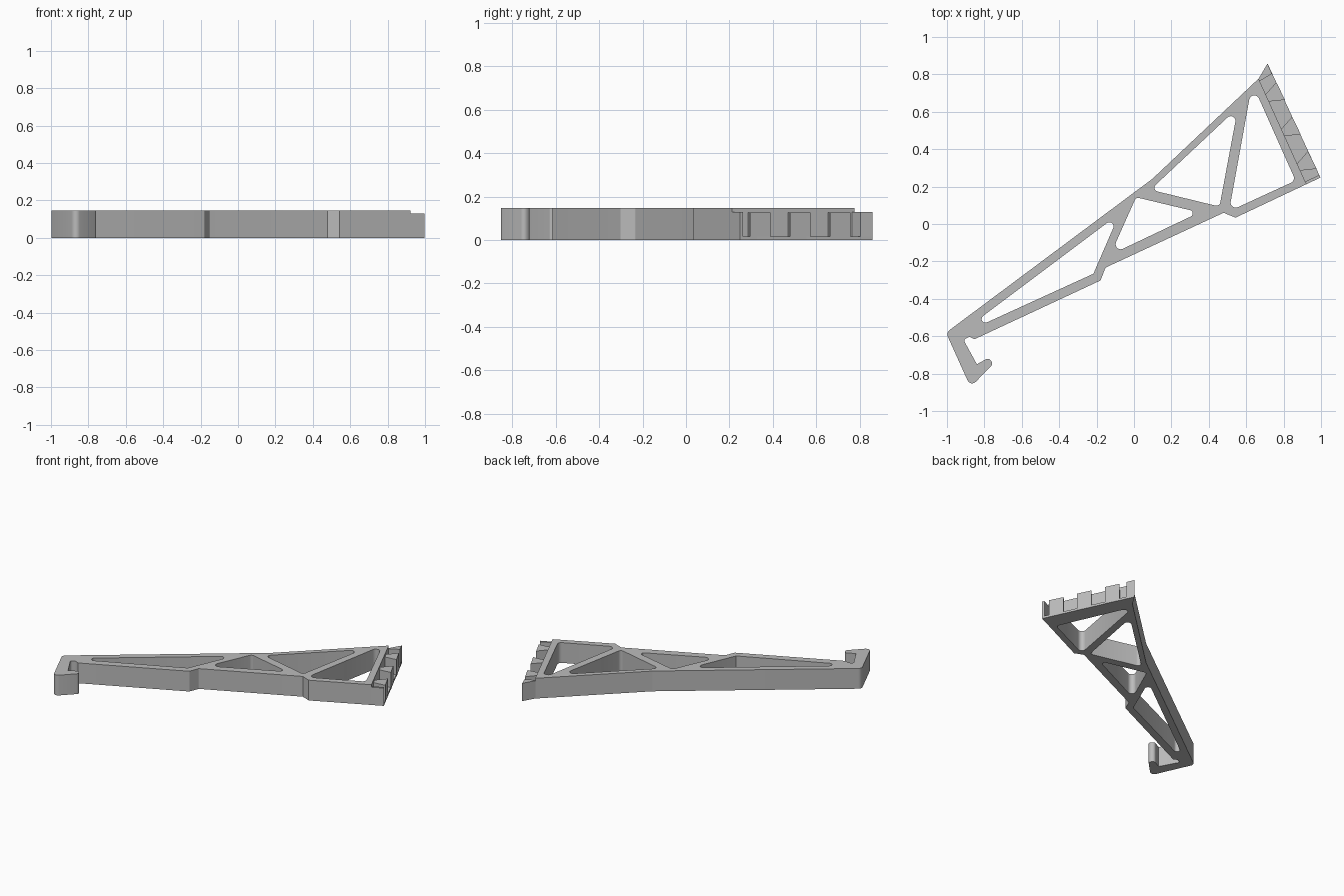
import bpy, bmesh, math
from mathutils import Vector

if "Cube" in bpy.data.objects:
    bpy.data.objects.remove(bpy.data.objects["Cube"])

H = 0.147        # frame height
RIM = 0.129      # height of the toothed end
LIP = 0.016      # thin floor under the teeth

grey = bpy.data.materials.new("plain grey")
grey.diffuse_color = (0.5, 0.5, 0.5, 1)
grey.use_nodes = True
grey.node_tree.nodes["Principled BSDF"].inputs["Base Color"].default_value = grey.diffuse_color


def rounded(corners, steps=6):
    """Polygon from (x, y, radius) corners, each corner filleted."""
    pts, n = [], len(corners)
    for i, (x, y, r) in enumerate(corners):
        p = Vector((x, y))
        if r == 0:
            pts.append(p)
            continue
        a = (Vector(corners[i - 1][:2]) - p).normalized()
        b = (Vector(corners[(i + 1) % n][:2]) - p).normalized()
        half = a.angle(b) / 2
        c = p + (a + b).normalized() * (r / math.sin(half))
        va = p + a * (r / math.tan(half)) - c
        vb = p + b * (r / math.tan(half)) - c
        turn = math.atan2(va.x * vb.y - va.y * vb.x, va.dot(vb))
        for k in range(steps + 1):
            t = turn * k / steps
            pts.append(c + Vector((va.x * math.cos(t) - va.y * math.sin(t),
                                   va.x * math.sin(t) + va.y * math.cos(t))))
    return pts


def plate(name, loops, height):
    """Extrude an outline (first loop) with holes (other loops) up from z = 0."""
    cu = bpy.data.curves.new(name, 'CURVE')
    cu.dimensions, cu.fill_mode, cu.extrude = '2D', 'BOTH', height / 2
    for loop in loops:
        pts = rounded(loop)
        sp = cu.splines.new('POLY')
        sp.points.add(len(pts) - 1)
        for q, p in zip(sp.points, pts):
            q.co = (p.x, p.y, 0, 1)
        sp.use_cyclic_u = True
    tmp = bpy.data.objects.new(name + "_curve", cu)
    bpy.context.collection.objects.link(tmp)
    bpy.context.view_layer.update()
    me = bpy.data.meshes.new_from_object(
        tmp.evaluated_get(bpy.context.evaluated_depsgraph_get()))
    bpy.data.objects.remove(tmp)
    bm = bmesh.new()
    bm.from_mesh(me)
    bmesh.ops.remove_doubles(bm, verts=bm.verts, dist=1e-5)
    bmesh.ops.translate(bm, verts=bm.verts, vec=(0, 0, height / 2))
    bmesh.ops.recalc_face_normals(bm, faces=bm.faces)
    bm.to_mesh(me)
    bm.free()
    me.materials.clear()
    me.materials.append(grey)
    ob = bpy.data.objects.new(name, me)
    bpy.context.collection.objects.link(ob)
    bpy.ops.object.select_all(action='DESELECT')
    ob.select_set(True)
    bpy.context.view_layer.objects.active = ob
    bpy.ops.object.shade_smooth_by_angle(angle=math.radians(35))
    return ob


# truss frame with hooked end
outline = [
    (0.666, 0.777, 0), (0.099, 0.242, 0.1), (-1.005, -0.581, 0.03),
    (-0.874, -0.872, 0.027), (-0.751, -0.747, 0.021), (-0.778, -0.715, 0.021),
    (-0.840, -0.750, 0), (-0.912, -0.619, 0.012), (-0.880, -0.603, 0.01),
    (-0.853, -0.616, 0), (-0.179, -0.302, 0.01), (-0.152, -0.233, 0.01),
    (0.479, 0.060, 0), (0.543, 0.034, 0), (0.922, 0.213, 0)]
holes = [
    # long slot
    [(-0.955, -0.603, 0.02), (-0.078, 0.055, 0.022), (-0.217, -0.266, 0)],
    # middle triangle
    [(0.011, 0.143, 0.02), (-0.126, -0.164, 0.027), (0.350, 0.062, 0.018)],
    # upper triangle
    [(0.088, 0.183, 0.021), (0.457, 0.093, 0.021), (0.556, 0.622, 0.025)],
    # end triangle
    [(0.632, 0.752, 0.027), (0.508, 0.068, 0.027), (0.864, 0.232, 0.027)]]
plate("truss_frame", [outline] + holes, H)

# toothed end: floor lip, two end wedges, three teeth
base, top = Vector((0.922, 0.213)), Vector((0.666, 0.777))
along = (top - base).normalized()
out = Vector((along.y, -along.x))


def strip_pts(pairs):
    """(distance along, distance out) -> corner list."""
    return [(*(base + along * s + out * d), 0) for s, d in pairs]


L, W = (top - base).length, 0.077
tip_low, tip_high = (0.997, 0.248, 0), (0.714, 0.858, 0)
b, t = (base.x, base.y, 0), (top.x, top.y, 0)
plate("floor_lip", [[b, tip_low, tip_high, t]], LIP)
plate("lower_end_wedge", [[b, tip_low, (0.990, 0.262, 0), (0.916, 0.227, 0)]], RIM)
plate("upper_end_wedge", [[t, (0.672, 0.764, 0), (0.737, 0.803, 0), tip_high]], RIM)
for i in range(3):
    dx, dy = -0.0845 * i, 0.1845 * i
    tooth = [(0.884, 0.285), (0.976, 0.295), (0.930, 0.389), (0.870, 0.321)]
    plate(f"tooth_{i + 1}", [[(x + dx, y + dy, 0) for x, y in tooth]], RIM - 0.003)
